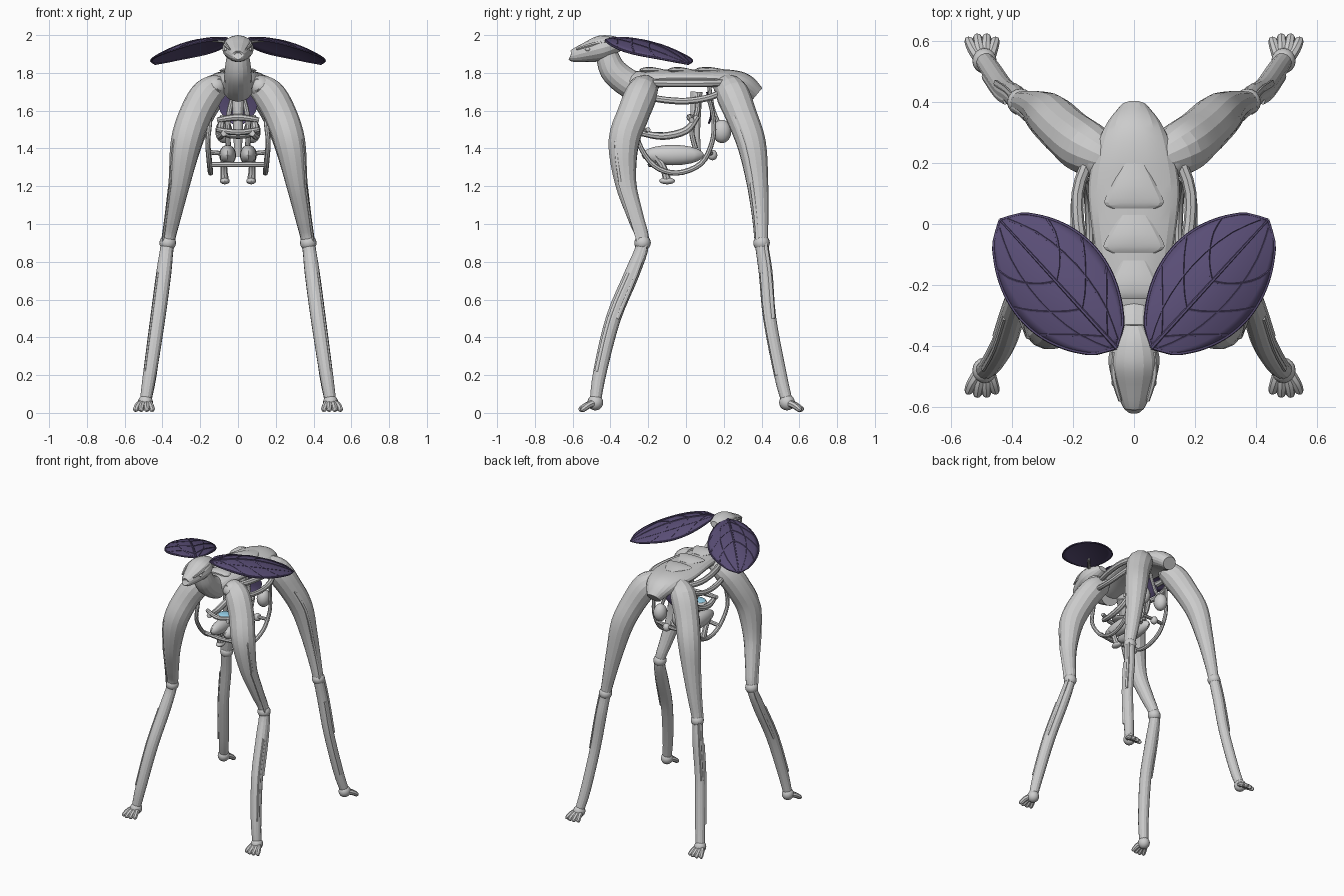
import bpy, bmesh, math
from mathutils import Vector


def mat(name, col):
    m = bpy.data.materials.new(name)
    m.diffuse_color = (*col, 1)
    return m


PURPLE = mat("purple_leaf", (0.1, 0.075, 0.18))
BLUE = mat("pale_blue", (0.3, 0.62, 0.8))


def finish(name, bm, material=None, angle=14):
    bmesh.ops.recalc_face_normals(bm, faces=bm.faces)
    me = bpy.data.meshes.new(name)
    bm.to_mesh(me)
    bm.free()
    me.shade_smooth()
    me.set_sharp_from_angle(angle=math.radians(angle))
    if material:
        me.materials.append(material)
    ob = bpy.data.objects.new(name, me)
    bpy.context.collection.objects.link(ob)
    return ob


def tube(name, pts, sides=12, steps=4, material=None):
    """Smooth sweep through (x, y, z, width radius[, height radius])."""
    pts = [tuple(p) if len(p) == 5 else (*p, p[3]) for p in pts]
    P = [pts[0]] + pts + [pts[-1]]
    path = []
    for i in range(1, len(P) - 2):
        for k in range(steps):
            t = k / steps
            path.append([0.5 * (2 * b + (c - a) * t + (2 * a - 5 * b + 4 * c - d) * t * t
                                + (3 * b - a - 3 * c + d) * t ** 3)
                         for a, b, c, d in zip(*P[i - 1:i + 3])])
    path.append(list(pts[-1]))
    cen = [Vector(p[:3]) for p in path]
    bm = bmesh.new()
    rings, u = [], None
    for i, p in enumerate(path):
        t = (cen[min(i + 1, len(cen) - 1)] - cen[max(i - 1, 0)]).normalized()
        if u is None:
            u = Vector((1, 0, 0)) if abs(t.x) < 0.8 else Vector((0, 1, 0))
        u = (u - t * u.dot(t)).normalized()
        v = t.cross(u)
        rings.append([bm.verts.new(cen[i] + u * p[3] * math.cos(a) + v * p[4] * math.sin(a))
                      for a in (2 * math.pi * j / sides for j in range(sides))])
    for a, b in zip(rings, rings[1:]):
        for j in range(sides):
            k = (j + 1) % sides
            bm.faces.new((a[j], a[k], b[k], b[j]))
    bm.faces.new(rings[0])
    bm.faces.new(rings[-1])
    return finish(name, bm, material)


def ball(name, c, r, material=None):
    bm = bmesh.new()
    bmesh.ops.create_uvsphere(bm, u_segments=16, v_segments=10, radius=1)
    for v in bm.verts:
        v.co = Vector(c) + Vector([a * b for a, b in zip(v.co, r)])
    return finish(name, bm, material, 35)


# trunk, tail, neck and head
tube("body", [(0, -.33, 1.73, .05, .04), (0, -.25, 1.755, .1, .055), (0, -.1, 1.772, .125, .045),
              (0, .1, 1.772, .15, .045), (0, .23, 1.762, .13, .055), (0, .31, 1.735, .1, .06),
              (0, .375, 1.685, .05, .045)], 20)
tube("neck", [(0, -.25, 1.72, .08), (0, -.32, 1.755, .075), (0, -.39, 1.82, .07),
              (0, -.425, 1.92, .055)], 16)
tube("head", [(0, -.613, 1.89, .02, .018), (0, -.60, 1.89, .036, .033), (0, -.53, 1.908, .064, .052),
              (0, -.45, 1.93, .084, .068), (0, -.38, 1.947, .066, .05), (0, -.33, 1.955, .03, .02)], 16)
for i, (y0, y1, w0, w1) in enumerate([(.05, .2, .098, .055), (-.095, .03, .1, .07),
                                      (-.245, -.12, .085, .065), (-.35, -.27, .055, .04)]):
    z = 1.813 if i < 3 else 1.80
    tube(f"back_plate_{i + 1}", [(0, y0, z, w0 * .7, .006), (0, y0 + .02, z, w0, .015),
                                 (0, (y0 + y1) / 2, z, (w0 + w1) * .48, .018),
                                 (0, y1, z, w1 * .6, .006)], 12, 3)

# leg stations: x, y, z, radius
FRONT = [(.09, -.21, 1.735, .06), (.16, -.235, 1.69, .085), (.225, -.28, 1.58, .086), (.275, -.33, 1.43, .082),
         (.31, -.32, 1.22, .058), (.345, -.268, 1.04, .044), (.372, -.23, .9, .035), (.393, -.285, .74, .04),
         (.425, -.385, .5, .04), (.465, -.455, .22, .036), (.49, -.48, .06, .03)]
REAR = [(.08, .21, 1.74, .06), (.15, .245, 1.69, .088), (.215, .295, 1.57, .083), (.27, .348, 1.42, .077),
        (.31, .378, 1.22, .058), (.345, .393, 1.04, .044), (.372, .40, .9, .036), (.393, .422, .74, .037),
        (.425, .443, .5, .035), (.465, .50, .2, .034), (.49, .535, .06, .03)]

# foldable fan leaf: t runs base to tip, s runs across (-1..1)
LEN = .572


def leaf(t, s, sx, lift=0.0):
    w = .18 * max(math.sin(math.pi * t), 0) ** .6
    d, q = t * LEN, s * w
    return Vector((sx * (.058 + .665 * d + .65 * q), -.405 + .73 * d - .67 * q,
                   1.978 + .05 * t - .18 * t * t - .045 * (q / .18) ** 2 + lift))


for sx, side in ((-1, "right"), (1, "left")):
    for label, leg, fy in (("front", FRONT, -1), ("rear", REAR, 1)):
        n = f"{label}_{side}"
        tube(n + "_leg", [(sx * x, y, z, r) for x, y, z, r in leg], 14)
        kx, ky, kz, _ = leg[6]
        ball(n + "_knee", (sx * kx, ky, kz), (.044, .044, .042))
        ax, ay, _, _ = leg[-1]
        ball(n + "_ankle", (sx * ax, ay, .055), (.04, .042, .042))
        ball(n + "_hip", (sx * .12, fy * .225, 1.725), (.065, .08, .062))
        # toes fan outward
        for i, dx in enumerate((-.043, -.015, .015, .043)):
            reach = .075 if i in (0, 3) else .085
            tube(f"{n}_toe_{i + 1}", [(sx * (ax + dx * .3), ay, .055, .02),
                                      (sx * (ax + .006 + dx * .75), ay + fy * reach * .5, .04, .018),
                                      (sx * (ax + .008 + dx), ay + fy * (reach - .008), .018, .015),
                                      (sx * (ax + .008 + dx), ay + fy * reach, .012, .006)], 8, 3)
        # slim armour slats lying on the limb
        for j, (a, b, oy) in enumerate([(2, 4, -.45), (4, 6, -.5), (7, 9, -.5), (6, 8, .5)]):
            tube(f"{n}_slat_{j + 1}", [(sx * (x + r * .8), y + oy * r, z, .007, .013)
                                       for x, y, z, r in leg[a:b + 1]], 6, 3)

    # fan leaf with rim, midrib and side veins
    bm = bmesh.new()
    NT, NS = 20, 12
    g = [[bm.verts.new(leaf(i / NT, j / NS * 2 - 1, sx)) for j in range(NS + 1)] for i in range(NT + 1)]
    for i in range(NT):
        for j in range(NS):
            bm.faces.new((g[i][j], g[i + 1][j], g[i + 1][j + 1], g[i][j + 1]))
    bmesh.ops.remove_doubles(bm, verts=bm.verts, dist=.0005)
    ob = finish(f"fan_{side}", bm, PURPLE, 35)
    mod = ob.modifiers.new("thickness", "SOLIDIFY")
    mod.thickness, mod.offset = .008, 0
    tube(f"fan_midrib_{side}", [(*leaf(i / 8, 0, sx, .003), .008 - i * .0005) for i in range(9)], 6, 2, PURPLE)
    for e in (-1, 1):
        tube(f"fan_rim_{side}_{e}", [(*leaf(i / 16, e, sx), .006) for i in range(17)], 6, 2, PURPLE)
        for k, t0 in enumerate((.08, .3, .52)):
            tube(f"fan_vein_{side}_{e}_{k}", [(*leaf(t0 + .3 * f ** 1.3, e * f, sx, .003), .0045)
                                              for f in (0, .25, .5, .75, .97)], 5, 2, PURPLE)
        tube(f"fan_long_vein_{side}_{e}", [(*leaf(t, e * .5, sx, .003), .0045)
                                           for t in (.03, .2, .4, .6, .8, .97)], 5, 2, PURPLE)
    tube(f"fan_stem_{side}", [(sx * .03, -.41, 1.955, .016), (sx * .07, -.39, 1.968, .012),
                              (sx * .14, -.31, 1.972, .007)], 8)

    # face details
    ball(f"eye_{side}", (sx * .064, -.52, 1.925), (.01, .014, .01))
    tube(f"brow_{side}", [(sx * .045, -.58, 1.925, .006), (sx * .066, -.5, 1.95, .01),
                          (sx * .066, -.42, 1.965, .008)], 6, 3)

    # suspension rails and basket hoops
    tube(f"rail_{side}", [(sx * .1, -.29, 1.72, .018), (sx * .165, -.2, 1.672, .018), (sx * .19, -.02, 1.65, .018),
                          (sx * .18, .13, 1.672, .018), (sx * .12, .22, 1.72, .018)], 8)
    tube(f"upper_rail_{side}", [(sx * .1, -.28, 1.75, .02), (sx * .165, -.1, 1.745, .02), (sx * .185, .1, 1.745, .02),
                                (sx * .13, .25, 1.75, .02)], 8)
    tube(f"basket_hoop_{side}", [(sx * .165, -.2, 1.67, .012), (sx * .15, -.25, 1.55, .013), (sx * .16, -.25, 1.43, .013),
                                 (sx * .15, -.17, 1.31, .014), (sx * .145, -.05, 1.27, .014),
                                 (sx * .15, .08, 1.32, .014), (sx * .16, .14, 1.44, .013),
                                 (sx * .16, .145, 1.56, .012), (sx * .18, .12, 1.67, .012)], 8)

    # cockpit sides: seat lobes, armrests, levers, foot pegs
    ball(f"seat_lobe_{side}", (sx * .055, -.07, 1.365), (.045, .165, .054))
    tube(f"armrest_{side}", [(sx * .08, .06, 1.57, .016), (sx * .095, 0, 1.495, .02), (sx * .095, -.12, 1.465, .02),
                             (sx * .075, -.23, 1.48, .016)], 8)
    tube(f"back_strut_{side}", [(sx * .05, .05, 1.4, .014), (sx * .055, .03, 1.5, .014), (sx * .045, .06, 1.6, .014),
                                (sx * .02, .06, 1.69, .014)], 8)
    tube(f"foot_strut_{side}", [(sx * .07, -.16, 1.36, .022), (sx * .075, -.12, 1.3, .018), (sx * .07, -.1, 1.23, .022)], 8)
    ball(f"foot_peg_{side}", (sx * .07, -.1, 1.228), (.026, .042, .018))
    ball(f"rear_tank_{side}", (sx * .075, .19, 1.49), (.045, .05, .062))
    ball(f"rear_valve_{side}", (sx * .06, .14, 1.365), (.026, .026, .028))
    tube(f"tank_pipe_{side}", [(sx * .075, .17, 1.54, .011), (sx * .06, .14, 1.62, .011), (sx * .04, .12, 1.75, .011)], 8)

# cross members, console and backrest
tube("front_crossbar", [(-.155, -.17, 1.315, .014), (0, -.19, 1.315, .014), (.155, -.17, 1.315, .014)], 8)
tube("rear_crossbar", [(-.155, .12, 1.38, .012), (0, .14, 1.37, .012), (.155, .12, 1.38, .012)], 8)
tube("handle_bar", [(-.11, -.2, 1.5, .013), (0, -.23, 1.485, .016), (.11, -.2, 1.5, .013)], 8)
tube("top_yoke", [(-.11, .03, 1.55, .014), (0, .02, 1.565, .018), (.11, .03, 1.55, .014)], 8)
tube("centre_column", [(0, .06, 1.36, .02), (0, .05, 1.5, .025), (0, .055, 1.7, .032)], 12)
ball("console", (0, -.13, 1.465), (.07, .06, .014))
ball("console_screen", (0, -.14, 1.475), (.055, .045, .012), BLUE)
tube("backrest_cloth", [(0, .12, 1.53, .03, .005), (0, .135, 1.58, .085, .007), (0, .13, 1.64, .1, .007),
                        (0, .11, 1.70, .05, .005)], 12, 4, PURPLE)
